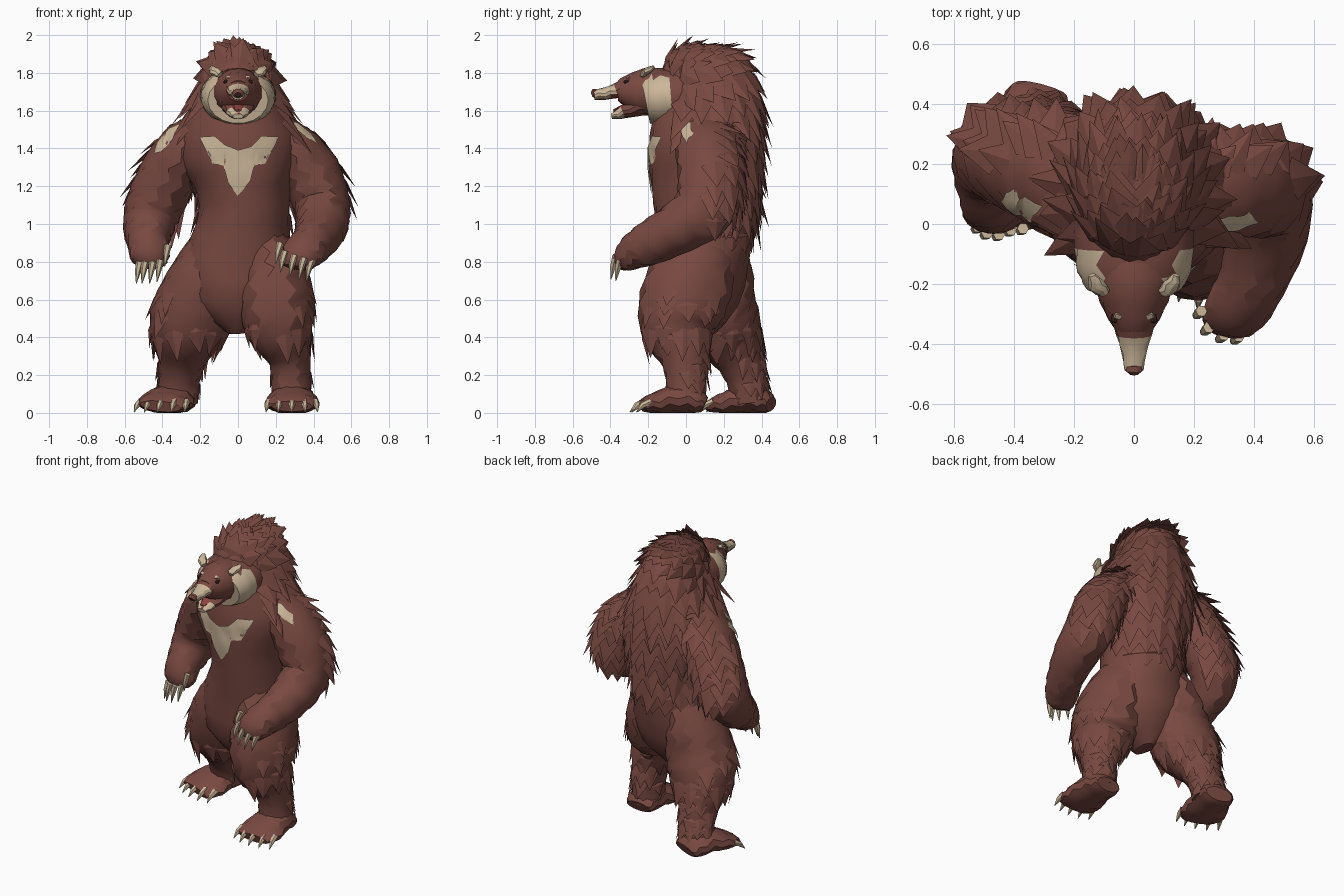
import bpy, bmesh, math, random
from mathutils import Vector
from mathutils.bvhtree import BVHTree

if "Cube" in bpy.data.objects:
    bpy.data.objects.remove(bpy.data.objects["Cube"])

random.seed(4)


def material(name, rgb):
    m = bpy.data.materials.new(name)
    m.diffuse_color = (*rgb, 1)
    m.use_nodes = True
    m.node_tree.nodes["Principled BSDF"].inputs["Base Color"].default_value = m.diffuse_color
    return m


BROWN = material("brown_fur", (0.190, 0.066, 0.053))
CREAM = material("cream", (0.60, 0.47, 0.32))
DARK = material("dark_nose", (0.045, 0.018, 0.016))
RED = material("mouth_red", (0.28, 0.055, 0.05))


def tube(bm, path, sides=14, steps=1):
    """Loft ellipses along a path of (x, y, z, half width, half depth)."""
    p = [Vector(q) for q in path]
    pts = []
    for i in range(len(p) - 1):
        a, b, c, d = p[max(i - 1, 0)], p[i], p[i + 1], p[min(i + 2, len(p) - 1)]
        for s in range(steps):
            t = s / steps
            pts.append(0.5 * (2 * b + (c - a) * t + (2 * a - 5 * b + 4 * c - d) * t * t
                              + (3 * b - a - 3 * c + d) * t ** 3))
    pts.append(p[-1])
    rings = []
    for i, q in enumerate(pts):
        tan = (Vector(pts[min(i + 1, len(pts) - 1)][:3]) - Vector(pts[max(i - 1, 0)][:3])).normalized()
        side = Vector((1, 0, 0))
        side = (side - tan * tan.dot(side)).normalized()
        up = tan.cross(side)
        ring = []
        for j in range(sides):
            ang = 2 * math.pi * (j + 0.5 * (i % 2) * (steps > 1)) / sides
            ring.append(bm.verts.new(Vector(q[:3]) + side * q[3] * math.cos(ang) + up * q[4] * math.sin(ang)))
        rings.append(ring)
    for r, n in zip(rings, rings[1:]):
        for j in range(sides):
            k = (j + 1) % sides
            bm.faces.new((r[j], r[k], n[k], n[j]))
    bm.faces.new(rings[0][::-1])
    bm.faces.new(rings[-1])


def finish(bm, name, mats, rule=None, angle=30):
    bm.normal_update()
    if rule:
        for f in bm.faces:
            f.material_index = rule(f.calc_center_median(), f.normal)
    me = bpy.data.meshes.new(name)
    bm.to_mesh(me)
    bm.free()
    for m in mats:
        me.materials.append(m)
    me.shade_smooth()
    me.set_sharp_from_angle(angle=math.radians(angle))
    ob = bpy.data.objects.new(name, me)
    bpy.context.collection.objects.link(ob)
    return ob


def part(name, path, sides=14, steps=3, mats=(BROWN,), rule=None, floor=False):
    bm = bmesh.new()
    tube(bm, path, sides, steps)
    if floor:
        for v in bm.verts:
            v.co.z = max(v.co.z, 0)
    return finish(bm, name, mats, rule)


def fur(name, body, rule, length, width, lift=0.3, ridge=0.015, chance=1.0):
    """One overlapping pointed tuft on each face chosen by the rule."""
    bm = bmesh.new()
    for f in body.data.polygons:
        c, n = f.center, f.normal
        if len(f.vertices) != 4 or not rule(c, n) or random.random() > chance:
            continue
        top = 1 - min(max((1.86 - c.z) * 5, 0), 1)
        flow = Vector((c.x * 3 * top, top, top - 1))
        flow += Vector((random.uniform(-.2, .2), random.uniform(-.1, .1), 0))
        flow = (flow - n * n.dot(flow)).normalized()
        across = n.cross(flow).normalized()
        w = width * random.uniform(0.8, 1.2)
        ln = length * random.uniform(0.7, 1.25) * (1 - .3 * top)
        root = c - flow * ln * 0.4
        v = [bm.verts.new(q) for q in (
            root - n * 0.01, c + across * w / 2, c - across * w / 2,
            c + n * ridge, c + (flow + n * lift).normalized() * ln)]
        for t in ((0, 1, 3), (0, 3, 2), (1, 4, 3), (3, 4, 2), (0, 2, 1), (1, 2, 4)):
            bm.faces.new([v[i] for i in t])
    bmesh.ops.recalc_face_normals(bm, faces=bm.faces)
    return finish(bm, name, [BROWN], angle=20)


def patch(name, outline, body, mat):
    """Thin flat marking laid on the front of a body part."""
    tree = BVHTree.FromPolygons([v.co for v in body.data.vertices],
                                [list(f.vertices) for f in body.data.polygons])
    bm = bmesh.new()
    bm.faces.new([bm.verts.new((x, -1, z)) for x, z in outline])
    bmesh.ops.triangulate(bm, faces=bm.faces)
    bmesh.ops.subdivide_edges(bm, edges=bm.edges, cuts=3, use_grid_fill=True)
    for v in bm.verts:
        hit, n, _, _ = tree.ray_cast(v.co, Vector((0, 1, 0)))
        if hit is None:
            hit, n, _, _ = tree.find_nearest(Vector((v.co.x, .1, v.co.z)))
        v.co = hit + n * 0.009
    return finish(bm, name, [mat])


def claws(name, items):
    """Curved claws from (base, direction, length)."""
    bm = bmesh.new()
    for b, d, ln in items:
        b, d = Vector(b), Vector(d).normalized()
        m, e = b + d * ln * .55, b + d * ln - Vector((0, 0, ln * .25))
        tube(bm, [(*b, .02, .02), (*m, .016, .017), (*e, .002, .002)], 6)
    return finish(bm, name, [CREAM])


# Torso with neck hump
torso = part("torso", [
    (-.01, .08, .42, .04, .08), (-.01, .08, .58, .25, .20), (.0, .10, .80, .29, .235),
    (.03, .10, 1.0, .245, .26), (.03, .10, 1.2, .255, .285), (.01, .10, 1.38, .33, .30),
    (0, .11, 1.54, .285, .29), (0, .11, 1.70, .215, .27), (0, .08, 1.84, .165, .225),
    (0, .07, 1.905, .10, .15), (0, .07, 1.925, .04, .06)], sides=18, steps=2)
fur("mane_fur", torso, lambda c, n: c.z > 1.02 and (
    n.y > .05 if c.z < 1.45 else n.y > -.5 or c.z > 1.83), .17, .15, .32, .02)
fur("rump_fur", torso, lambda c, n: .88 < c.z < 1.02 and n.y > .3, .10, .14, .15)

# Chest blaze
patch("chest_blaze", [
    (-.20, 1.46), (-.12, 1.465), (-.07, 1.42), (0, 1.39), (.07, 1.41), (.12, 1.465), (.21, 1.46),
    (.18, 1.39), (.145, 1.38), (.14, 1.32), (.085, 1.31), (.065, 1.23), (0, 1.15), (-.05, 1.22),
    (-.075, 1.31), (-.13, 1.32), (-.145, 1.39)], torso, CREAM)

# Legs: one forward, one back
legs = {
    "left": [(.14, .07, .92, .12, .17), (.185, .04, .75, .18, .225), (.205, -.02, .58, .205, .235),
             (.225, -.045, .44, .18, .20), (.27, -.01, .30, .12, .135), (.28, 0, .18, .105, .11),
             (.285, 0, .06, .11, .11)],
    "right": [(-.12, .12, .92, .12, .17), (-.17, .14, .75, .18, .215), (-.22, .16, .58, .22, .21),
              (-.27, .21, .44, .21, .20), (-.295, .28, .30, .14, .14), (-.31, .32, .18, .11, .11),
              (-.32, .34, .06, .11, .10)]}
for side, path in legs.items():
    leg = part(side + "_leg", path, 12, 3)
    out = 1 if side == "left" else -1
    fur(side + "_knee_fur", leg, lambda c, n: .38 < c.z < .45, .12, .12, .2)
    fur(side + "_thigh_fur", leg, lambda c, n: .50 < c.z < .66 and n.x * out > .5, .12, .11, .2, .01, .5)
    fur(side + "_ankle_fur", leg, lambda c, n: .14 < c.z < .36 and n.y > .1, .09, .09, .3, .01, .5)

# Feet with claws
feet = {"left": ((.29, .10), (.285, -.24), .145), "right": ((-.31, .45), (-.41, .13), .15)}
for side, (heel, toe, w) in feet.items():
    h, t = Vector((*heel, 0)), Vector((*toe, 0))
    sec = [(0, .045, .6, .04), (.12, .06, .75, .07), (.4, .075, .85, .08), (.7, .055, 1, .065),
           (.9, .045, .95, .045), (1, .035, .75, .03)]
    part(side + "_foot", [(*(h.lerp(t, s)).xy, z, w * k, d) for s, z, k, d in sec], 12, 2, floor=True)
    fwd = (t - h).normalized()
    cross = Vector((-fwd.y, fwd.x, 0))
    claws(side + "_foot_claws", [
        (t + cross * w * k - fwd * (.02 + .05 * k * k) + Vector((0, 0, .06)),
         fwd + cross * k * .2 - Vector((0, 0, .45)), .085) for k in (-.85, -.45, 0, .45, .85)])

# Arms: one reaching forward, one hanging
arms = {
    "left": [(.18, .11, 1.53, .07, .12), (.27, .11, 1.43, .13, .17), (.385, .13, 1.27, .16, .175),
             (.445, .10, 1.09, .15, .17), (.44, -.04, .98, .14, .14), (.395, -.19, .90, .115, .12),
             (.345, -.28, .85, .11, .095), (.31, -.325, .80, .09, .065), (.30, -.34, .77, .06, .03)],
    "right": [(-.18, .13, 1.53, .07, .12), (-.27, .15, 1.43, .13, .18), (-.365, .20, 1.27, .155, .175),
              (-.445, .23, 1.09, .155, .165), (-.475, .18, .97, .135, .14), (-.475, .09, .89, .11, .115),
              (-.465, .04, .82, .105, .085), (-.465, .02, .78, .07, .05)]}
marks = {"left": [(.25, 1.545), (.31, 1.53), (.38, 1.475), (.42, 1.42), (.36, 1.455), (.30, 1.50)],
         "right": [(-.29, 1.53), (-.36, 1.50), (-.42, 1.43), (-.44, 1.37), (-.40, 1.38), (-.36, 1.42),
                   (-.33, 1.47)]}
for side, path in arms.items():
    out = 1 if side == "left" else -1
    arm = part(side + "_arm", path, 12, 3)
    fur(side + "_arm_fur", arm, lambda c, n: c.z > 1.0 and (
        n.y > .4 or (n.x * out > .3 and n.y > .1 and c.z > 1.1)), .13, .13, .3)
    patch(side + "_shoulder_mark", marks[side], arm, CREAM)
    if side == "left":
        items = [((x, y, z), (-.3, -.25, -1), .095) for x, y, z in
                 ((.225, -.29, .90), (.25, -.345, .855), (.30, -.37, .835), (.35, -.375, .82),
                  (.39, -.35, .81))]
    else:
        items = [((x, y, z), (-.2, -.15, -1), .095) for x, y, z in
                 ((-.52, -.01, .80), (-.49, -.03, .80), (-.45, -.035, .80), (-.41, -.02, .81),
                  (-.37, -.015, .89))]
    claws(side + "_hand_claws", items)

# Neck ruff, cream except on top
part("neck_ruff", [(0, .02, 1.68, .205, .15), (0, -.08, 1.675, .20, .155), (0, -.16, 1.665, .19, .15),
                   (0, -.215, 1.655, .16, .125)], 18, 2, (BROWN, CREAM),
     lambda c, n: int(c.z < 1.78 and c.y < -.08))

# Head
part("head", [(0, -.12, 1.69, .135, .135), (0, -.19, 1.70, .135, .13), (0, -.26, 1.70, .115, .115),
              (0, -.32, 1.705, .085, .085), (0, -.36, 1.705, .06, .055)], 14, 2, (BROWN, RED),
     lambda c, n: int(c.y < -.34 and c.z < 1.69))
# Snout, pale towards the tip
part("snout", [(0, -.28, 1.735, .085, .06), (0, -.37, 1.705, .06, .04), (0, -.43, 1.69, .042, .033),
               (0, -.485, 1.685, .033, .028)], 12, 2, (BROWN, CREAM, RED),
     lambda c, n: 2 if n.z < -.75 else int(c.y < -.365))
part("nose", [(0, -.47, 1.694, .029, .023), (0, -.488, 1.69, .031, .027), (0, -.50, 1.685, .016, .013)],
     10, 1, (BROWN, DARK), lambda c, n: int(n.y < -.9))
# Open lower jaw and tongue
part("lower_jaw", [(0, -.20, 1.635, .10, .06), (0, -.30, 1.605, .075, .042), (0, -.36, 1.58, .05, .027),
                   (0, -.395, 1.57, .028, .014)], 12, 2, (BROWN, CREAM, RED),
     lambda c, n: 2 if n.z > .8 else int(c.y < -.34))
part("tongue", [(0, -.29, 1.64, .03, .012), (0, -.35, 1.615, .028, .01), (0, -.385, 1.60, .014, .006)],
     8, 2, (RED,))

# Ears, eyes and brow marks
for side, s in (("left", 1), ("right", -1)):
    part(side + "_ear", [(s * .095, -.23, 1.79, .02, .015), (s * .125, -.205, 1.81, .03, .02),
                         (s * .14, -.17, 1.83, .012, .01)], 8, 2, (CREAM,))
    part(side + "_eye", [(s * .062, -.30, 1.755, .014, .012), (s * .066, -.325, 1.752, .012, .01),
                         (s * .066, -.33, 1.751, .005, .004)], 8, 1, (DARK,))
    part(side + "_brow_mark", [(s * .05, -.30, 1.78, .014, .007), (s * .055, -.315, 1.772, .014, .005)],
         8, 1, (CREAM,))
